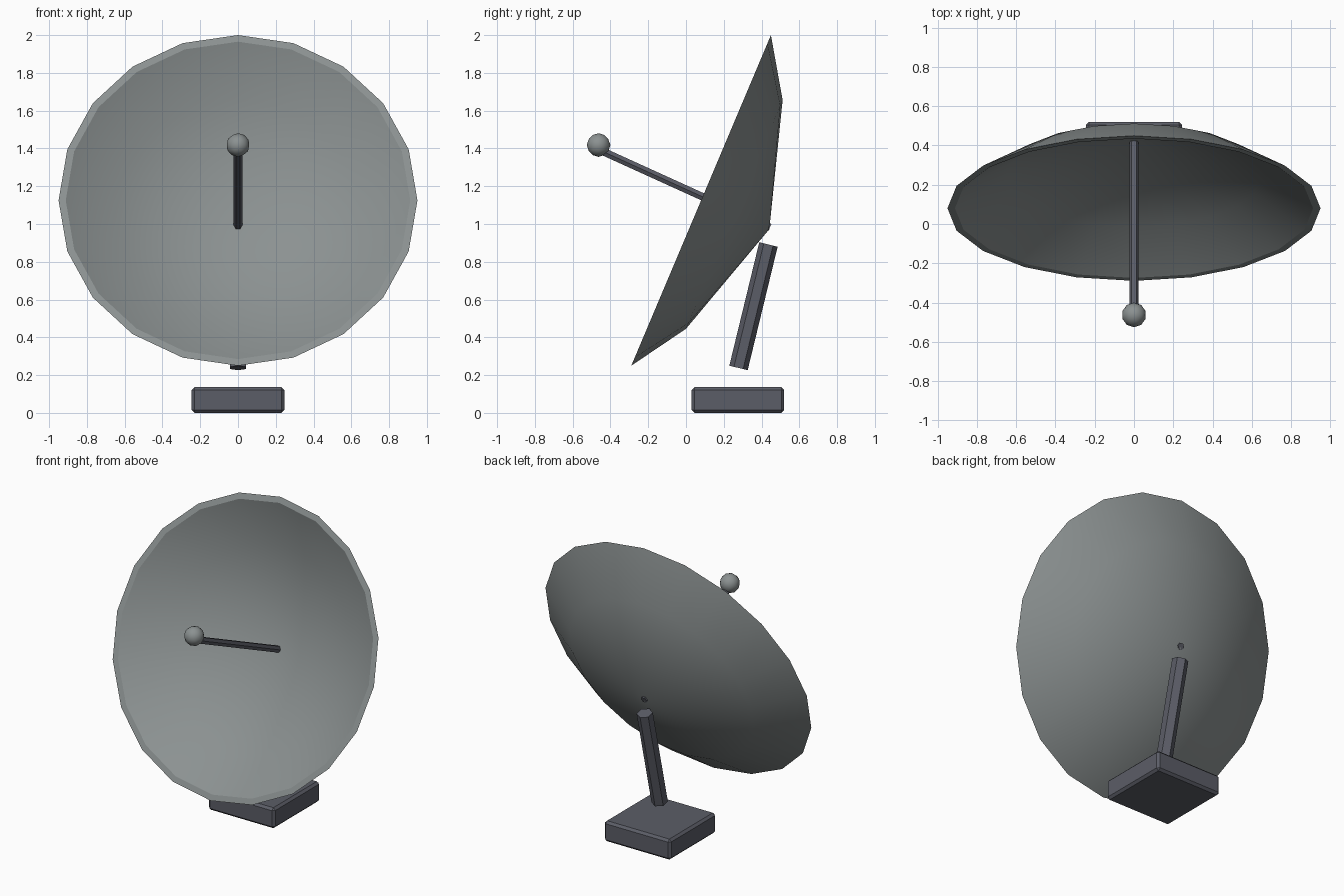
import bpy, bmesh, math
from mathutils import Matrix, Vector

if "Cube" in bpy.data.objects:
    bpy.data.objects.remove(bpy.data.objects["Cube"])


def material(name, rgb):
    m = bpy.data.materials.new(name)
    m.diffuse_color = (*rgb, 1)
    m.use_nodes = True
    m.node_tree.nodes["Principled BSDF"].inputs["Base Color"].default_value = m.diffuse_color
    return m


DISH = material("dish_grey", (0.26, 0.285, 0.285))
DARK = material("dark_metal", (0.105, 0.11, 0.135))


def finish(name, bm, mat, smooth=False):
    bmesh.ops.recalc_face_normals(bm, faces=bm.faces)
    me = bpy.data.meshes.new(name)
    bm.to_mesh(me)
    bm.free()
    me.materials.append(mat)
    ob = bpy.data.objects.new(name, me)
    bpy.context.collection.objects.link(ob)
    if smooth:
        bpy.ops.object.select_all(action='DESELECT')
        ob.select_set(True)
        bpy.context.view_layer.objects.active = ob
        bpy.ops.object.shade_smooth_by_angle(angle=math.radians(30))
    return ob


def frame(x_axis, z_axis, origin):
    """Matrix with the given local x and z axes."""
    x, z = Vector(x_axis).normalized(), Vector(z_axis).normalized()
    m = Matrix((x, z.cross(x), z)).transposed().to_4x4()
    m.translation = origin
    return m


def hex_bar(name, start, end, radius, corner):
    """Six-sided bar between two points, with one corner facing 'corner'."""
    a, b = Vector(start), Vector(end)
    axis = (b - a).normalized()
    c = Vector(corner)
    c -= axis * c.dot(axis)
    bm = bmesh.new()
    bmesh.ops.create_cone(bm, cap_ends=True, segments=6, radius1=radius,
                          radius2=radius, depth=(b - a).length)
    # turn so that a corner lies on local x
    first = min((math.atan2(v.co.y, v.co.x) % (math.pi / 3)) for v in bm.verts)
    bm.transform(frame(c, axis, (a + b) / 2) @ Matrix.Rotation(-first, 4, 'Z'))
    return finish(name, bm, DARK)


# base: chamfered block
bm = bmesh.new()
bmesh.ops.create_cube(bm, size=1)
bm.transform(Matrix.Translation((0, 0.275, 0.0685)) @ Matrix.Diagonal((0.49, 0.49, 0.137, 1)))
bmesh.ops.bevel(bm, geom=bm.edges[:], offset=0.015, segments=1, affect='EDGES')
finish("base", bm, DARK)

# leaning support post
hex_bar("support_post", (0, 0.278, 0.238), (0, 0.4365, 0.8915), 0.05, (0, 1, 0))

# dish: thin revolved shell, 20 sides, (radius, depth) profile
profile = [(0, 0.392), (0.657, 0.191), (0.95, 0), (0.912, 0), (0.648, 0.171), (0, 0.37)]
bm = bmesh.new()
vs = [bm.verts.new((r, 0, d)) for r, d in profile]
es = [bm.edges.new(p) for p in zip(vs, vs[1:])]
bmesh.ops.spin(bm, geom=vs + es, cent=(0, 0, 0), axis=(0, 0, 1),
               angle=2 * math.pi, steps=20)
bmesh.ops.remove_doubles(bm, verts=bm.verts, dist=0.0005)
bm.transform(frame((0, 0.389, 0.921), (0, 0.921, -0.389), (0, 0.08, 1.125)))
finish("dish", bm, DISH, smooth=True)

# feed arm through the middle of the dish
hex_bar("feed_arm", (0, 0.444, 0.982), (0, -0.44, 1.384), 0.023, (1, 0, 0))

# receiver ball on the arm tip
bm = bmesh.new()
bmesh.ops.create_icosphere(bm, subdivisions=2, radius=0.0625,
                           matrix=Matrix.Translation((0, -0.463, 1.418)))
ball = finish("receiver_ball", bm, DISH)
ball.data.shade_smooth()
